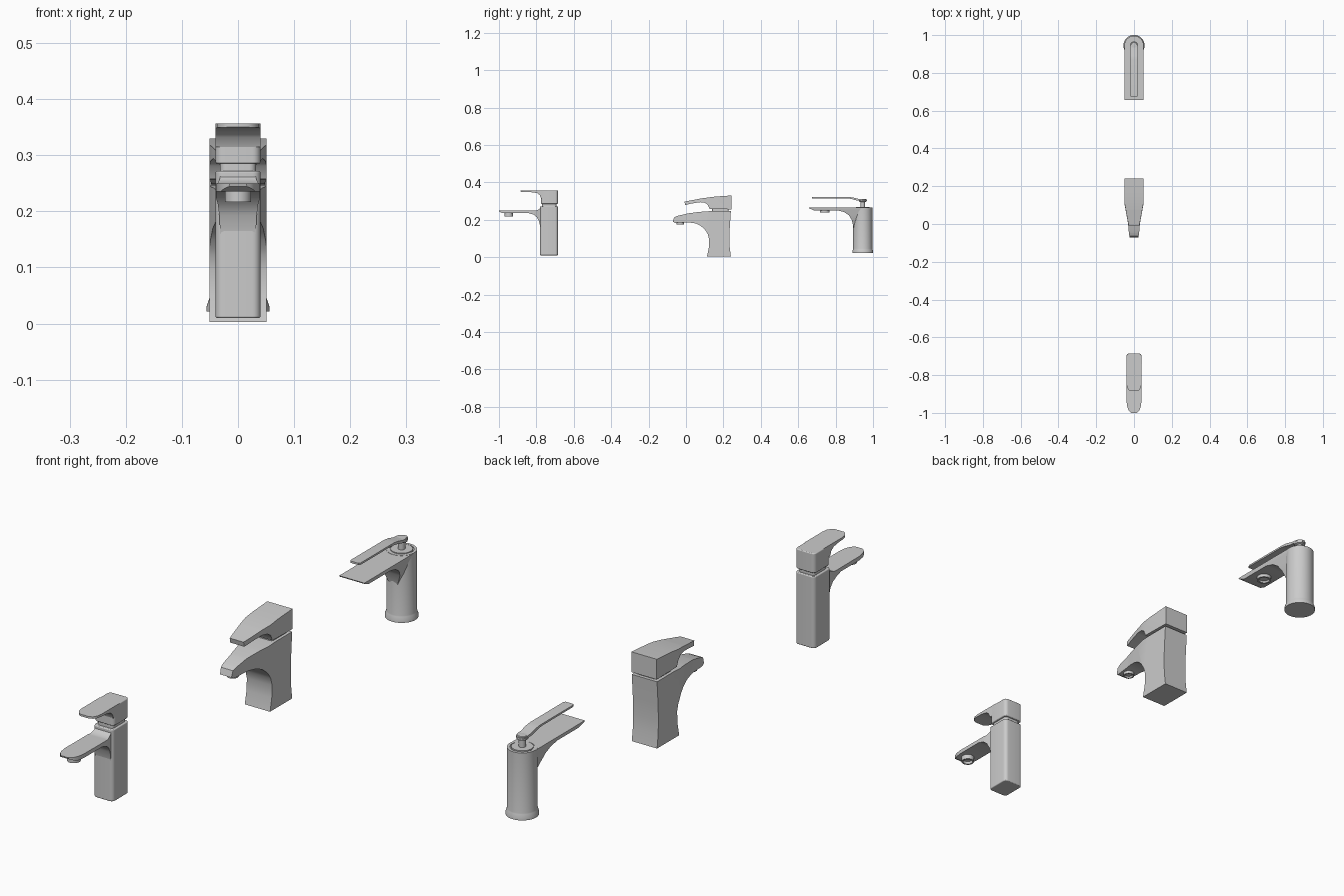
import bpy, bmesh, math
from mathutils import Vector

if "Cube" in bpy.data.objects:
    bpy.data.objects.remove(bpy.data.objects["Cube"])


def finish(name, bm, bevel=0.0, angle=35):
    bmesh.ops.remove_doubles(bm, verts=bm.verts, dist=1e-5)
    bmesh.ops.recalc_face_normals(bm, faces=bm.faces)
    me = bpy.data.meshes.new(name)
    bm.to_mesh(me)
    bm.free()
    ob = bpy.data.objects.new(name, me)
    bpy.context.collection.objects.link(ob)
    if bevel:
        m = ob.modifiers.new("bevel", 'BEVEL')
        m.width, m.segments, m.limit_method = bevel, 3, 'ANGLE'
        m.angle_limit = math.radians(40)
    bpy.ops.object.select_all(action='DESELECT')
    ob.select_set(True)
    bpy.context.view_layer.objects.active = ob
    bpy.ops.object.shade_smooth_by_angle(angle=math.radians(angle))
    return ob


def lerp(table, t):
    if t <= table[0][0]:
        return table[0][1]
    for (a, u), (b, v) in zip(table, table[1:]):
        if t <= b:
            return u + (v - u) * (t - a) / (b - a)
    return table[-1][1]


def side_profile(name, pts, width, zscale=((0, 1),), bevel=0.0):
    """Side (y, z) outline extruded across x; half width varies along y and z."""
    bm = bmesh.new()
    f = bm.faces.new([bm.verts.new((-1, y, z)) for y, z in pts])
    ext = bmesh.ops.extrude_face_region(bm, geom=[f])
    for v in ext['geom']:
        if isinstance(v, bmesh.types.BMVert):
            v.co.x = 1
    cuts = [(Vector((0, y, 0)), Vector((0, 1, 0))) for y, _ in width]
    cuts += [(Vector((0, 0, z)), Vector((0, 0, 1))) for z, _ in zscale]
    for co, no in cuts:
        bmesh.ops.bisect_plane(bm, geom=bm.verts[:] + bm.edges[:] + bm.faces[:],
                               plane_co=co, plane_no=no, dist=1e-5)
    for v in bm.verts:
        v.co.x *= lerp(width, v.co.y) * lerp(zscale, v.co.z)
    return finish(name, bm, bevel)


def rounded_block(name, hx, y0, y1, z0, z1, r, bevel=0.0):
    """Rounded rectangle in plan, extruded upward."""
    bm = bmesh.new()
    vs = []
    for i, (cx, cy) in enumerate([(hx - r, y1 - r), (r - hx, y1 - r),
                                  (r - hx, y0 + r), (hx - r, y0 + r)]):
        for k in range(7):
            a = math.pi / 2 * (i + k / 6)
            vs.append(bm.verts.new((cx + r * math.cos(a), cy + r * math.sin(a), z0)))
    ext = bmesh.ops.extrude_face_region(bm, geom=[bm.faces.new(vs)])
    for v in ext['geom']:
        if isinstance(v, bmesh.types.BMVert):
            v.co.z = z1
    return finish(name, bm, bevel)


def lathe(name, pts, y, steps=48):
    """Revolve an (r, z) outline about a vertical axis at x=0, y."""
    bm = bmesh.new()
    vs = [bm.verts.new((r, y, z)) for r, z in pts]
    es = [bm.edges.new(p) for p in zip(vs, vs[1:])]
    bmesh.ops.spin(bm, geom=vs + es, cent=(0, y, 0), axis=(0, 0, 1),
                   angle=2 * math.pi, steps=steps, use_duplicate=False)
    return finish(name, bm)


def aerator(name, y, z0, z1, r):
    zm = z0 + (z1 - z0) * 0.5
    lathe(name, [(0, z1), (r, z1), (r, z0), (r * .75, z0), (r * .7, zm), (0, zm)], y, 32)


# Front faucet: rounded square column, tongue spout, block handle
rounded_block("square_column", .04, -.78, -.685, .01, .272, .014, .003)
rounded_block("square_neck", .032, -.77, -.693, .27, .288, .012)
rounded_block("square_handle_block", .04, -.775, -.685, .285, .357, .014, .003)
side_profile("square_handle_lever",
             [(-.885, .357), (-.885, .35), (-.82, .347), (-.795, .342), (-.782, .332),
              (-.775, .315), (-.74, .315), (-.74, .357)],
             [(-.885, .018), (-.878, .029), (-.865, .037), (-.845, .04), (-.7, .04)])
side_profile("tongue_spout",
             [(-1, .25), (-.998, .244), (-.98, .235), (-.84, .235), (-.815, .228),
              (-.797, .213), (-.786, .193), (-.779, .16), (-.75, .16), (-.75, .272),
              (-.772, .269), (-.784, .257), (-.80, .249)],
             [(-1, .014), (-.994, .022), (-.985, .029), (-.97, .035), (-.945, .039),
              (-.81, .039), (-.78, .032), (-.75, .032)])
aerator("tongue_aerator", -.948, .217, .237, .023)

# Middle faucet: faceted body with curved underside and tapered handle
side_profile("faceted_body",
             [(-.045, .221), (-.064, .213), (-.071, .19), (-.06, .184), (.015, .186), (.05, .181),
              (.077, .169), (.1, .149), (.116, .124), (.124, .095), (.122, .05),
              (.112, .003), (.24, .003), (.234, .05), (.232, .1), (.234, .16),
              (.24, .247), (.14, .247), (.07, .242), (.01, .234)],
             [(-.071, .023), (-.05, .027), (0, .031), (.06, .042), (.11, .051), (.25, .051)])
rounded_block("faceted_neck", .04, .14, .228, .24, .262, .01)
side_profile("faceted_handle",
             [(-.008, .297), (-.004, .279), (.03, .287), (.075, .294), (.1, .291),
              (.116, .281), (.126, .258), (.242, .256), (.242, .33), (.155, .324),
              (.08, .314)],
             [(-.008, .028), (.02, .034), (.07, .043), (.116, .051), (.25, .051)])
aerator("faceted_aerator", -.03, .174, .187, .02)

# Back faucet: round column, flat plate spout, slim lever on a stem
lathe("round_column",
      [(0, .022), (.056, .022), (.056, .03), (.052, .042), (.051, .046), (.051, .266),
       (.041, .266), (.041, .263), (.037, .263), (.037, .268), (0, .268)], .945, 64)
side_profile("plate_spout",
             [(.657, .265), (.659, .261), (.685, .25), (.81, .25), (.845, .242),
              (.87, .225), (.886, .2), (.896, .16), (.945, .16), (.945, .265)],
             [(.657, .051), (.945, .051)],
             [(.16, .35), (.2, .68), (.225, .82), (.242, .9), (.25, .94), (.262, 1)])
aerator("plate_aerator", .742, .238, .252, .026)
lathe("lever_stem", [(0, .26), (.012, .26), (.012, .294), (.02, .297), (.021, .304),
                     (.016, .31), (0, .311)], .945, 32)
side_profile("slim_lever",
             [(.673, .322), (.673, .315), (.86, .315), (.885, .311), (.915, .303),
              (.967, .3), (.967, .308), (.925, .311), (.895, .319), (.87, .322)],
             [(.673, .016), (.68, .02), (.945, .02), (.958, .016), (.967, .006)])
